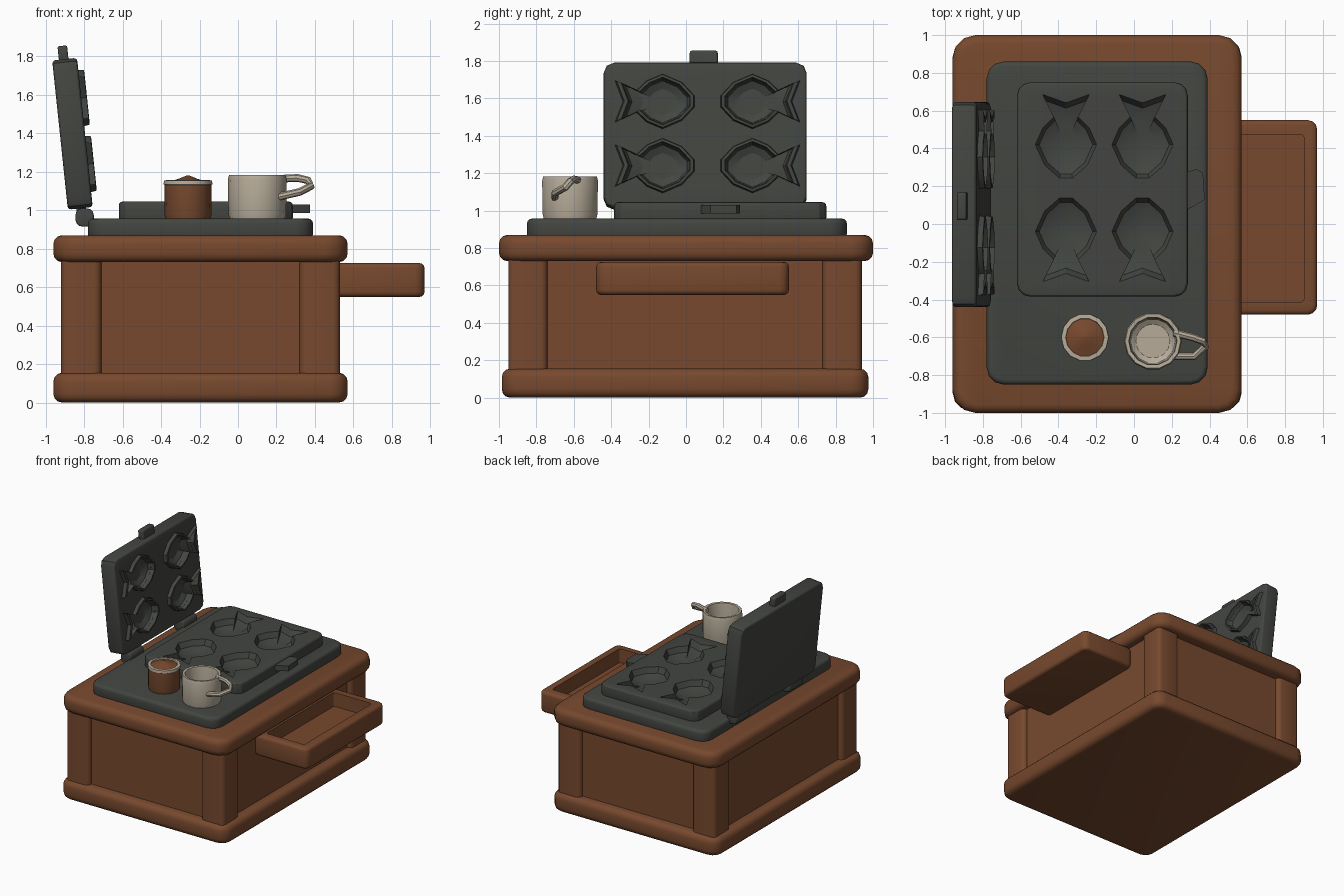
import bpy, bmesh, math
from mathutils import Matrix, Vector

if "Cube" in bpy.data.objects:
    bpy.data.objects.remove(bpy.data.objects["Cube"])


def material(name, rgb):
    m = bpy.data.materials.new(name)
    m.diffuse_color = (*rgb, 1)
    m.use_nodes = True
    m.node_tree.nodes["Principled BSDF"].inputs["Base Color"].default_value = m.diffuse_color
    return m


WOOD = material("warm brown", (0.185, 0.066, 0.027))
IRON = material("dark iron", (0.056, 0.060, 0.053))
CREAM = material("cream ceramic", (0.47, 0.41, 0.32))


def finish(bm, name, mat, angle=35):
    bmesh.ops.recalc_face_normals(bm, faces=bm.faces)
    me = bpy.data.meshes.new(name)
    bm.to_mesh(me)
    bm.free()
    ob = bpy.data.objects.new(name, me)
    bpy.context.collection.objects.link(ob)
    me.materials.append(mat)
    smooth(ob, angle)
    return ob


def smooth(ob, angle=35):
    bpy.ops.object.select_all(action='DESELECT')
    ob.select_set(True)
    bpy.context.view_layer.objects.active = ob
    bpy.ops.object.shade_smooth_by_angle(angle=math.radians(angle))


def rbox(name, x, y, z, mat, corner=0.05, edge=0.02, axis=2, segs=3):
    """Box with rounded corners along one axis and softened rims."""
    bm = bmesh.new()
    bmesh.ops.create_cube(bm, size=1)
    for v in bm.verts:
        v.co = [lo + (c + 0.5) * (hi - lo) for c, (lo, hi) in zip(v.co, (x, y, z))]

    def along(e):
        d = (e.verts[0].co - e.verts[1].co).normalized()
        return abs(d[axis]) > 0.9

    if corner:
        bmesh.ops.bevel(bm, geom=[e for e in bm.edges if along(e)], offset=corner,
                        segments=segs, profile=0.5, affect='EDGES')
    if edge:
        rim = [e for e in bm.edges if abs(e.verts[0].co[axis] - e.verts[1].co[axis]) < 1e-5]
        bmesh.ops.bevel(bm, geom=rim, offset=edge, segments=3, profile=0.5, affect='EDGES')
    return finish(bm, name, mat)


def loft(name, rings, mat, closed=False, caps=True, angle=35):
    """Skin equal-length rings of points."""
    bm = bmesh.new()
    rows = [[bm.verts.new(p) for p in r] for r in rings]
    n = len(rows[0])
    for a, b in zip(rows, rows[1:]):
        for i in range(n):
            bm.faces.new((a[i], a[(i + 1) % n], b[(i + 1) % n], b[i]))
    if caps:
        ends = [bm.faces.new(rows[0]), bm.faces.new(rows[-1])]
        bmesh.ops.triangulate(bm, faces=ends)
    return finish(bm, name, mat, angle)


def lathe(name, profile, cx, cy, mat, sides=14):
    rings = [[(cx + r * math.cos(2 * math.pi * i / sides),
               cy + r * math.sin(2 * math.pi * i / sides), z) for i in range(sides)]
             for r, z in profile]
    return loft(name, rings, mat)


# Fish outline: nose at -u, tail at +u
HALF = [(-0.18, 0.035), (-0.11, 0.115), (0.0, 0.165), (0.09, 0.125), (0.15, 0.065), (0.27, 0.125)]
FISH = HALF + [(0.225, 0.0)] + [(u, -w) for u, w in reversed(HALF)]


def fish(name, levels, place, mat):
    return loft(name, [[place(u * s, w * s, h) for u, w in FISH] for s, h in levels], mat, angle=25)


def cut(ob, cutter):
    m = ob.modifiers.new("cut", 'BOOLEAN')
    m.operation, m.solver, m.object = 'DIFFERENCE', 'EXACT', cutter
    bpy.ops.object.select_all(action='DESELECT')
    ob.select_set(True)
    bpy.context.view_layer.objects.active = ob
    bpy.ops.object.modifier_apply(modifier=m.name)
    bpy.data.objects.remove(cutter)


# Wooden cabinet: slabs, recessed core, corner posts
rbox("base_slab", (-0.96, 0.57), (-0.985, 0.975), (0, 0.155), WOOD, 0.09, 0.045)
rbox("top_slab", (-0.96, 0.57), (-1, 1), (0.73, 0.87), WOOD, 0.12, 0.045)
rbox("cabinet_panels", (-0.88, 0.49), (-0.91, 0.90), (0.08, 0.8), WOOD, 0, 0)
for px, xr in (("left", (-0.92, -0.71)), ("right", (0.32, 0.53))):
    for py, yr in (("front", (-0.95, -0.74)), ("back", (0.73, 0.94))):
        rbox(f"{py}_{px}_post", xr, yr, (0.08, 0.8), WOOD, 0.035, 0)

# Open tray on the right side
tray = rbox("side_tray", (0.47, 0.97), (-0.48, 0.55), (0.55, 0.725), WOOD, 0.05, 0.025)
cut(tray, rbox("tray_cutter", (0.55, 0.90), (-0.415, 0.475), (0.61, 0.9), WOOD, 0.02, 0))
smooth(tray)

# Iron hot plate and lower mould
rbox("hot_plate", (-0.78, 0.39), (-0.85, 0.86), (0.85, 0.957), IRON, 0.09, 0.025)
mould = rbox("lower_mould", (-0.62, 0.285), (-0.385, 0.75), (0.94, 1.045), IRON, 0.07, 0.02)
for cx in (-0.36, 0.045):
    for cy, s in ((0.42, 1), (-0.04, -1)):
        def place(u, w, h, cx=cx, cy=cy, s=s):
            return (cx + w, cy + s * u, 1.045 + h)
        cut(mould, fish("fish_cutter", [(1.04, 0.02), (0.86, -0.045), (0.5, -0.07)], place, IRON))
smooth(mould, 25)

# Latch tab on the lower mould
TAB = [(0.26, 0.07), (0.31, 0.09), (0.375, 0.13), (0.365, 0.27), (0.33, 0.29), (0.26, 0.27)]
loft("latch_tab", [[(x, y, z) for x, y in TAB] for z in (0.985, 1.03)], IRON)

# Raised lid, leaning back, with four fish moulds on its inner face
lean = Matrix.Translation((-0.82, 0, 1.01)) @ Matrix.Rotation(math.radians(-6), 4, 'Y')
parts = [rbox("lid", (-0.065, 0.065), (-0.44, 0.645), (0, 0.78), IRON, 0.055, 0.018, axis=0, segs=2),
         rbox("lid_tab", (-0.03, 0.02), (0.02, 0.17), (0.75, 0.85), IRON, 0.015, 0.01, axis=0)]
for cy, s in ((0.355, 1), (-0.125, -1)):
    for cz in (0.225, 0.57):
        def place(u, w, h, cy=cy, cz=cz, s=s):
            return (0.065 + h, cy + s * u * 0.93, cz + w * 0.88)
        cut(parts[0], fish("lid_cutter", [(0.9, 0.02), (0.78, -0.02), (0.5, -0.04)], place, IRON))
        # Raised lip around each mould
        levels = [(1.02, -0.005), (0.98, 0.028), (0.88, 0.03), (0.84, -0.005), (1.02, -0.005)]
        parts.append(loft("lid_fish_lip", [[place(u * k, w * k, h) for u, w in FISH]
                                           for k, h in levels], IRON, caps=False, angle=25))
smooth(parts[0], 25)
for p in parts:
    p.data.transform(lean)

# Hinge knuckles
for y in (-0.25, 0.45):
    rbox("hinge_knuckle", (-0.845, -0.75), (y - 0.09, y + 0.09), (0.915, 1.01), IRON,
         0.035, 0.01, axis=1)
    rbox("hinge_arm", (-0.84, -0.79), (y - 0.06, y + 0.06), (0.98, 1.08), IRON, 0, 0)

# Small filled cup
lathe("filled_cup", [(0.115, 0.95), (0.123, 0.98), (0.122, 1.14), (0.10, 1.14), (0.10, 1.0)],
      -0.26, -0.6, WOOD)
lathe("cup_rim", [(0.118, 1.13), (0.127, 1.135), (0.125, 1.155), (0.102, 1.157), (0.096, 1.13)],
      -0.26, -0.6, CREAM)
lathe("cup_filling", [(0.102, 1.12), (0.100, 1.148), (0.05, 1.163), (0.008, 1.18)],
      -0.26, -0.6, WOOD)

# Ceramic jug, hollow
lathe("jug", [(0.142, 0.95), (0.15, 0.98), (0.153, 1.16), (0.147, 1.182), (0.128, 1.18),
              (0.124, 1.15), (0.118, 1.02), (0.09, 1.0)], 0.10, -0.62, CREAM)

# Jug handle
path = [Vector(p) for p in ((0.21, -0.575, 1.163), (0.31, -0.60, 1.168), (0.365, -0.62, 1.155),
                            (0.38, -0.645, 1.125), (0.32, -0.70, 1.095), (0.21, -0.70, 1.07))]
rings = []
for i, p in enumerate(path):
    t = (path[min(i + 1, len(path) - 1)] - path[max(i - 1, 0)]).normalized()
    a = t.cross(Vector((0, 0.75, -0.65))).normalized()
    b = t.cross(a)
    rings.append([p + 0.02 * (a * math.cos(k * math.pi / 4) + b * math.sin(k * math.pi / 4))
                  for k in range(8)])
loft("jug_handle", rings, CREAM)
